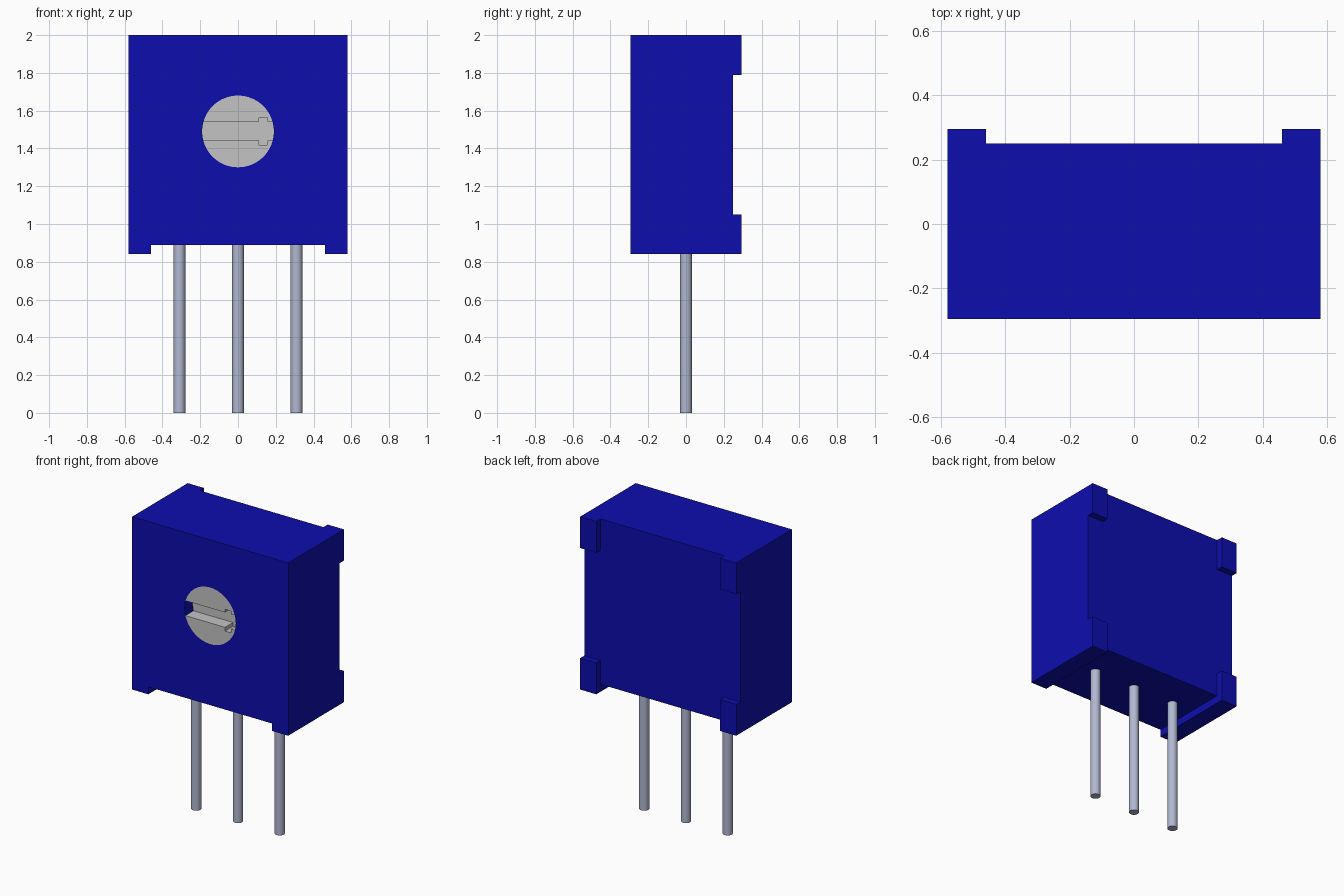
import bpy, math

if "Cube" in bpy.data.objects:
    bpy.data.objects.remove(bpy.data.objects["Cube"], do_unlink=True)


def material(name, rgb):
    m = bpy.data.materials.new(name)
    m.use_nodes = True
    m.diffuse_color = (*rgb, 1)
    bsdf = next(n for n in m.node_tree.nodes if n.type == 'BSDF_PRINCIPLED')
    bsdf.inputs["Base Color"].default_value = (*rgb, 1)
    return m


BLUE = material("housing blue", (0.004, 0.004, 0.43))
GREY = material("screw grey", (0.55, 0.55, 0.55))
STEEL = material("pin steel", (0.44, 0.48, 0.64))


def finish(name, mat):
    ob = bpy.context.object
    ob.name = ob.data.name = name
    ob.data.materials.append(mat)
    return ob


def box(name, x, y, z, mat):
    """Box from (min, max) ranges."""
    bpy.ops.mesh.primitive_cube_add(size=1, location=[sum(r) / 2 for r in (x, y, z)])
    bpy.context.object.scale = [r[1] - r[0] for r in (x, y, z)]
    bpy.ops.object.transform_apply(location=False, rotation=False, scale=True)
    return finish(name, mat)


def cylinder(name, radius, depth, loc, mat, along_y=False, sides=64):
    rot = (math.pi / 2, 0, 0) if along_y else (0, 0, 0)
    bpy.ops.mesh.primitive_cylinder_add(vertices=sides, radius=radius, depth=depth,
                                        location=loc, rotation=rot)
    bpy.ops.object.transform_apply(location=False, rotation=True, scale=False)
    return finish(name, mat)


def carve(target, cutters):
    """Subtract each cutter from the target, then delete the cutter."""
    for c in cutters:
        c.hide_render = True
        mod = target.modifiers.new("carve", 'BOOLEAN')
        mod.operation, mod.solver, mod.object = 'DIFFERENCE', 'EXACT', c
        bpy.ops.object.select_all(action='DESELECT')
        bpy.context.view_layer.objects.active = target
        target.select_set(True)
        bpy.ops.object.modifier_apply(modifier=mod.name)
        bpy.data.objects.remove(c, do_unlink=True)


def smooth(ob):
    bpy.ops.object.select_all(action='DESELECT')
    bpy.context.view_layer.objects.active = ob
    ob.select_set(True)
    bpy.ops.object.shade_smooth_by_angle(angle=math.radians(30))


W, D, BOTTOM, TOP = 0.58, 0.295, 0.84, 2.0
SCREW_Z, SCREW_R, POCKET = 1.49, 0.19, 0.15

# Housing: channels leave two bottom rails and four rear corner pads
housing = box("housing", (-W, W), (-D, D), (BOTTOM, TOP), BLUE)
carve(housing, [
    box("bottom_channel", (-0.46, 0.46), (-1, 1), (0.5, 0.89), BLUE),
    box("rear_upright_channel", (-0.46, 0.46), (0.25, 1), (0.5, 2.5), BLUE),
    box("rear_cross_channel", (-1, 1), (0.25, 1), (1.05, 1.79), BLUE),
    cylinder("screw_pocket", SCREW_R, 2 * POCKET, (0, -D, SCREW_Z), BLUE, True),
])
smooth(housing)

# Adjusting screw, flush with the front, with a slot and pointer notches
screw = cylinder("adjusting_screw", SCREW_R, POCKET, (0, -D + POCKET / 2, SCREW_Z), GREY, True)
cut_y = (-D - 0.1, -D + 0.085)
carve(screw, [
    box("slot", (-0.3, 0.3), cut_y, (SCREW_Z - 0.048, SCREW_Z + 0.052), GREY),
    box("pointer_notches", (0.11, 0.155), cut_y, (SCREW_Z - 0.073, SCREW_Z + 0.073), GREY),
])
smooth(screw)

# Three round pins
for name, x in (("right_pin", -0.31), ("middle_pin", 0), ("left_pin", 0.31)):
    smooth(cylinder(name, 0.031, 0.9, (x, 0, 0.45), STEEL, sides=32))
